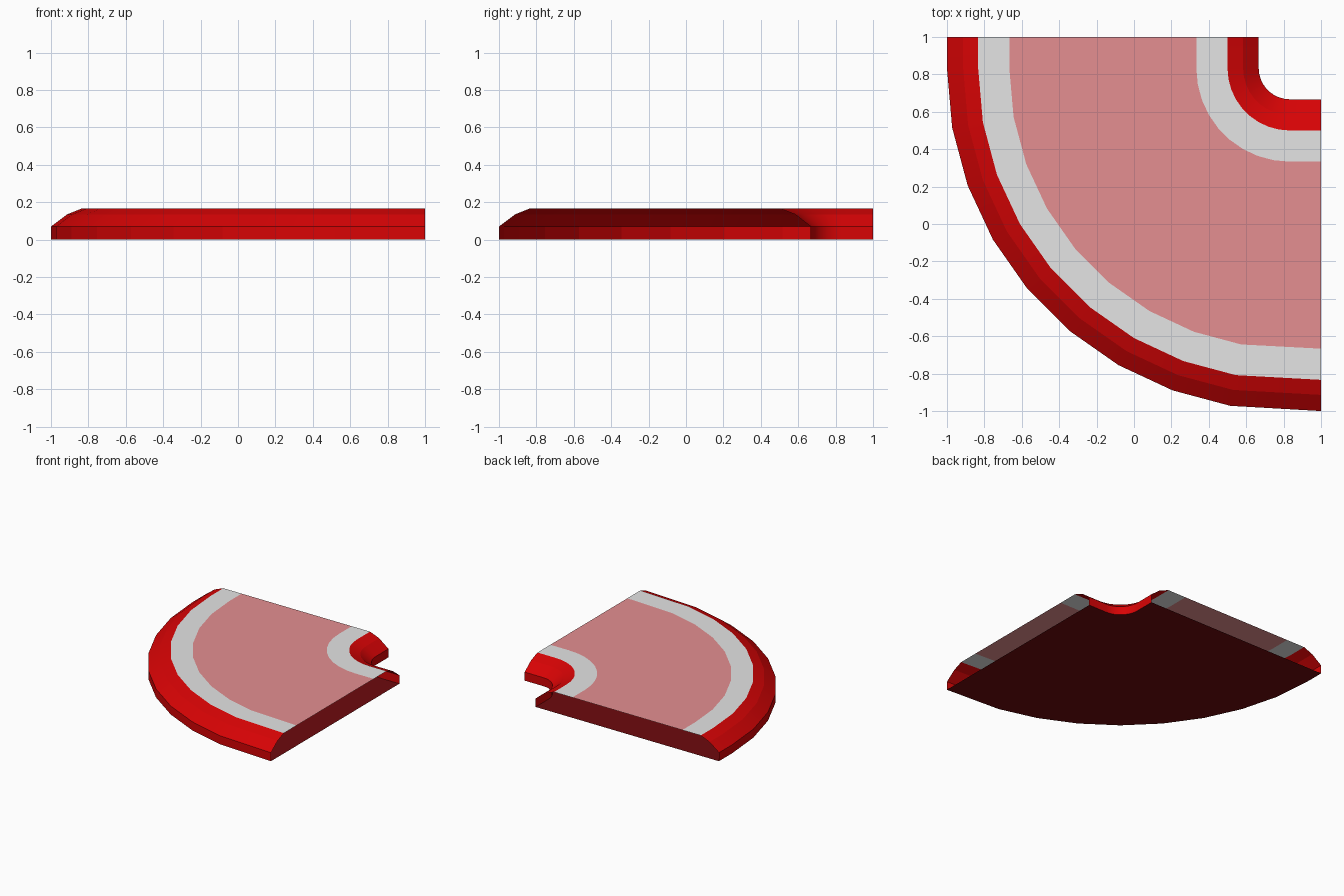
import bpy, bmesh, math

if "Cube" in bpy.data.objects:
    bpy.data.objects.remove(bpy.data.objects["Cube"])

def material(name, color):
    m = bpy.data.materials.new(name)
    m.diffuse_color = (*color, 1)
    m.use_nodes = True
    m.node_tree.nodes["Principled BSDF"].inputs["Base Color"].default_value = m.diffuse_color
    return m

mats = [material("red", (0.69, 0.001, 0.0015)),
        material("light_grey", (0.78, 0.78, 0.78)),
        material("dusty_pink", (0.78, 0.275, 0.285)),
        material("dark_red", (0.155, 0.003, 0.004))]
RED, GREY, PINK, DARK = 0, 1, 2, 3
C = 5 / 6  # centre of the bend in x and y

# cross-section from outer edge to inner edge: radius, height, colour of strip that follows
profile = [(11/6, 0, RED), (11/6, 0.07, RED), (1.747, 0.135, RED), (10/6, 0.167, GREY),
           (9/6, 0.167, PINK), (0.5, 0.167, GREY), (2/6, 0.167, RED),
           (0.25, 0.135, RED), (1/6, 0.07, RED), (1/6, 0, DARK)]

def row(r):
    """Plan outline of one profile point: straight end, quarter bend, straight end."""
    pts = [(C - r, 1.0)]
    for i in range(10):
        a = math.radians(10 * i)
        pts.append((C - r * math.cos(a), C - r * math.sin(a)))
    pts.append((1.0, C - r))
    if r > 1:  # the outer side runs straight from the last facet to the end
        (x0, y0), (x1, y1) = pts[-3], pts[-1]
        t = (C - x0) / (x1 - x0)
        pts[-2] = (C, y0 + t * (y1 - y0))
    return pts

# bent slab: both ends are open, underside closed
bm = bmesh.new()
rows = [[bm.verts.new((x, y, z)) for x, y in row(r)] for r, z, _ in profile]
for k, (_, _, col) in enumerate(profile):
    a, b = rows[k], rows[(k + 1) % len(rows)]
    for i in range(len(a) - 1):
        f = bm.faces.new((a[i], a[i + 1], b[i + 1], b[i]))
        f.material_index = col
        f.smooth = k != 0  # outer lower wall stays faceted
bm.normal_update()
for e in bm.edges:
    e.smooth = len(e.link_faces) == 2 and e.calc_face_angle() < math.radians(13)

mesh = bpy.data.meshes.new("track_corner")
bm.to_mesh(mesh)
bm.free()
for m in mats:
    mesh.materials.append(m)
ob = bpy.data.objects.new("track_corner", mesh)
bpy.context.collection.objects.link(ob)
